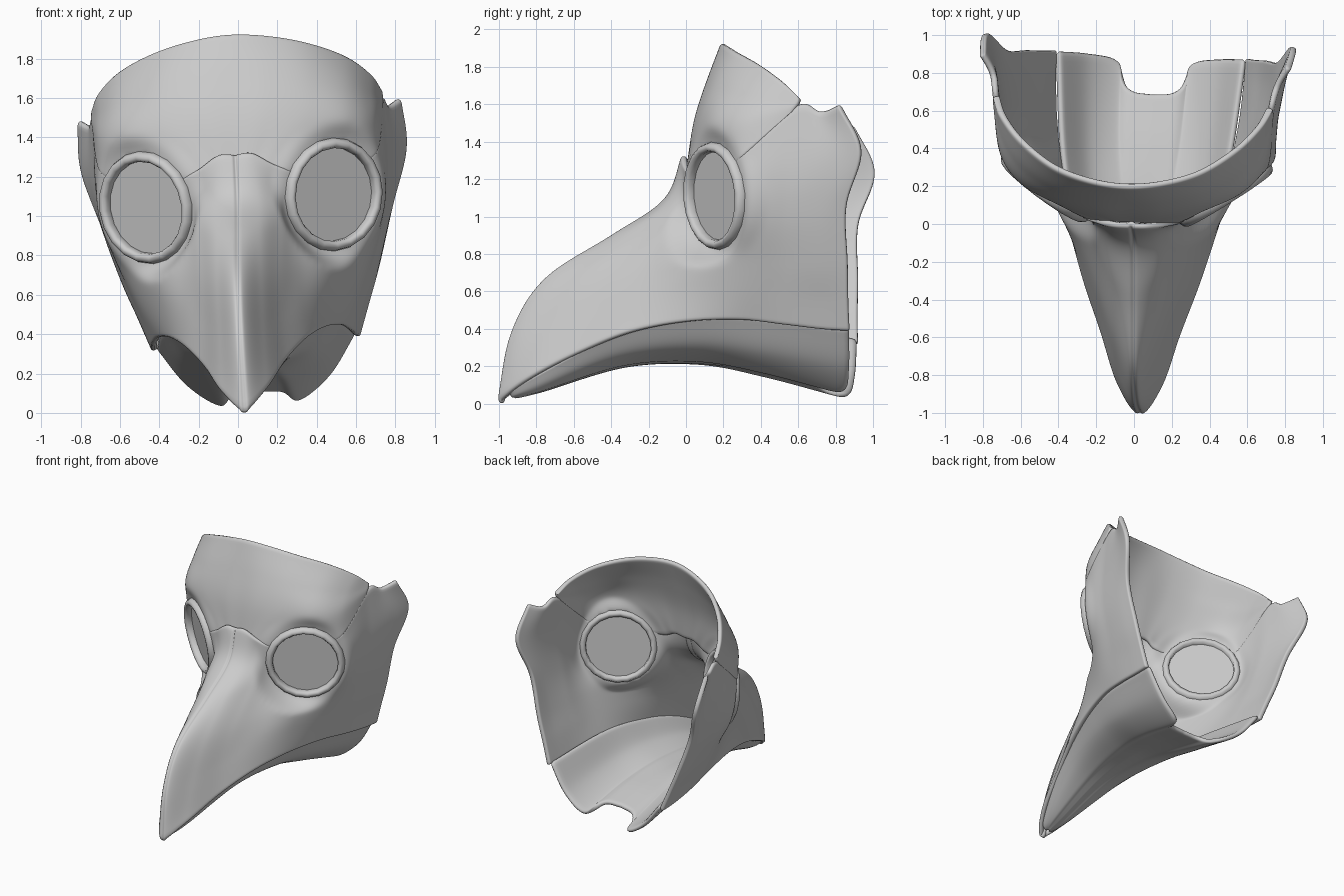
import bpy, bmesh, math
from mathutils import Vector, Matrix

if "Cube" in bpy.data.objects:
    bpy.data.objects.remove(bpy.data.objects["Cube"], do_unlink=True)

mat = bpy.data.materials.new("plain grey")
mat.use_nodes = True
grey = (0.6, 0.6, 0.6, 1)
mat.diffuse_color = grey
mat.node_tree.nodes["Principled BSDF"].inputs["Base Color"].default_value = grey

# The whole mask leans a little to one side
lean = (Matrix.Translation((0, 0, 1.1)) @ Matrix.Rotation(math.radians(-2.5), 4, 'Z')
        @ Matrix.Rotation(math.radians(-4), 4, 'Y') @ Matrix.Translation((0, 0, -1.1)))

eye_centre = Vector((0.486, 0.165, 1.075))
eye_axis = Vector((0.565, -0.825, -0.1)).normalized()


def spline(points, steps, before):
    """Smooth curve through all the given points; before is the point ahead of the first."""
    pts = [before] + points + [2 * points[-1] - points[-2]]
    out = []
    for a, b, c, d in zip(pts, pts[1:], pts[2:], pts[3:]):
        for k in range(steps):
            t = k / steps
            out.append(b + 0.5 * t * (c - a + t * (2 * a - 5 * b + 4 * c - d
                       + t * (3 * (b - c) + d - a))))
    return out + [points[-1].copy()]


def finish(name, bm):
    mesh = bpy.data.meshes.new(name)
    bm.to_mesh(mesh)
    bm.free()
    for p in mesh.polygons:
        p.use_smooth = True
    mesh.materials.append(mat)
    obj = bpy.data.objects.new(name, mesh)
    bpy.context.collection.objects.link(obj)
    obj.matrix_world = lean
    m = obj.modifiers.new("mirror", 'MIRROR')
    m.merge_threshold = 0.001
    return obj


def eye_offset(p):
    """Distance along the eye axis and away from it."""
    d = p - eye_centre
    along = d.dot(eye_axis)
    return along, (d - along * eye_axis).length


def seat_eye(p):
    """Flatten the leather around the eye so that the rim sits flush."""
    along, away = eye_offset(p)
    if abs(along) < 0.25:
        k = min(max((0.38 - away) / 0.1, 0), 1)
        p -= eye_axis * (along + 0.02) * k * k * (3 - 2 * k)


def in_eye(p):
    along, away = eye_offset(p)
    return abs(along) < 0.2 and away < 0.25


def shell(name, rows, groove=0):
    """Leather panel: smooth surface through rows of points, thick, with round rims."""
    lines = []
    for row in rows:
        pts = [Vector(p) for p in row]
        lines.append(spline(pts, 9, pts[1] * Vector((-1, 1, 1))))
    grid = [spline(list(col), 7, 2 * col[0] - col[1]) for col in zip(*lines)]
    for p in grid[0]:
        p += Vector((0, groove, -groove / 2))
    bm = bmesh.new()
    for col in grid:
        for p in col:
            seat_eye(p)
    verts = [[bm.verts.new(p) for p in col] for col in grid]
    for a, b in zip(verts, verts[1:]):
        for i in range(len(a) - 1):
            bm.faces.new((a[i], b[i], b[i + 1], a[i + 1]))
    holes = [f for f in bm.faces if in_eye(f.calc_center_median())]
    bmesh.ops.delete(bm, geom=holes, context='FACES')
    obj = finish(name, bm)
    s = obj.modifiers.new("thickness", 'SOLIDIFY')
    s.thickness = 0.035
    s.offset = -1
    r = obj.modifiers.new("round rim", 'SUBSURF')
    r.levels = r.render_levels = 1


def lathe(name, profile, sides, closed):
    """Turn a (radius, height) profile around the eye axis."""
    turn = Matrix.Translation(eye_centre) @ eye_axis.to_track_quat('Z', 'Y').to_matrix().to_4x4()
    bm = bmesh.new()
    loops = []
    for r, h in profile:
        angles = [math.tau * k / sides for k in range(sides)]
        loops.append([bm.verts.new(turn @ Vector((r * math.cos(a), r * math.sin(a), h)))
                      for a in angles])
    pairs = list(zip(loops, loops[1:]))
    if closed:
        pairs.append((loops[-1], loops[0]))
    else:
        bm.faces.new(loops[0])
        bm.faces.new(loops[-1])
    for a, b in pairs:
        for k in range(sides):
            n = (k + 1) % sides
            bm.faces.new((a[k], a[n], b[n], b[k]))
    bmesh.ops.recalc_face_normals(bm, faces=bm.faces)
    return finish(name, bm)


# Beak from ridge outwards, bottom row first
beak = [
    [(0, -1.012, .003), (.12, -.86, .11), (.215, -.58, .25), (.315, -.3, .355)],
    [(0, -.94, .38), (.11, -.76, .38), (.20, -.5, .46), (.30, -.25, .53)],
    [(0, -.76, .67), (.11, -.59, .66), (.20, -.37, .68), (.30, -.15, .71)],
    [(0, -.4, .9), (.11, -.32, .9), (.21, -.14, .92), (.30, 0, .94)],
    [(0, -.12, 1.09), (.11, -.09, 1.09), (.22, 0, 1.1), (.31, .05, 1.11)],
    [(0, -.02, 1.32), (.09, -.02, 1.32), (.2, 0, 1.25), (.33, .07, 1.2)],
]
# Cheek continues the same rows to the back edge and ear tab
cheek = [
    [(.40, 0, .405), (.47, .3, .41), (.51, .55, .38), (.525, .75, .355), (.53, .9, .345)],
    [(.42, .03, .56), (.53, .33, .55), (.565, .55, .53), (.58, .75, .51), (.585, .895, .5)],
    [(.46, .09, .73), (.60, .36, .72), (.635, .58, .71), (.652, .75, .7), (.655, .895, .7)],
    [(.48, .13, .93), (.68, .36, .94), (.71, .58, .95), (.732, .76, .97), (.745, .89, 1)],
    [(.5, .15, 1.12), (.71, .36, 1.15), (.75, .61, 1.2), (.79, .82, 1.26), (.835, .97, 1.29)],
    [(.52, .17, 1.22), (.70, .32, 1.28), (.745, .62, 1.545), (.77, .75, 1.51), (.83, .85, 1.54)],
]
shell("beak_and_cheeks", [b + c for b, c in zip(beak, cheek)], 0.014)

# Forehead band, lower edge to upper edge, tucked against the cheeks
forehead = [
    [(0, .005, 1.25), (.09, .005, 1.25), (.2, .015, 1.2), (.5, .17, 1.17), (.70, .31, 1.25), (.745, .61, 1.52)],
    [(0, .045, 1.5), (.17, .05, 1.5), (.38, .09, 1.47), (.58, .18, 1.44), (.70, .34, 1.45), (.748, .625, 1.54)],
    [(0, .11, 1.72), (.19, .12, 1.71), (.4, .17, 1.67), (.58, .28, 1.63), (.69, .43, 1.58), (.748, .635, 1.56)],
    [(0, .185, 1.93), (.2, .21, 1.91), (.4, .28, 1.86), (.58, .41, 1.78), (.695, .54, 1.68), (.745, .64, 1.58)],
]
shell("forehead", forehead)

# Jaw trough under the beak, keel to upper edge, notched at the throat
jaw = [
    [(0, -.91, .025), (0, -.78, .055), (0, -.33, .19), (0, .06, .21), (0, .38, .17), (0, .685, .1)],
    [(.003, -.915, .028), (.025, -.78, .057), (.05, -.33, .195), (.08, .06, .215), (.11, .39, .165), (.125, .71, .09)],
    [(.005, -.92, .03), (.05, -.78, .06), (.1, -.33, .2), (.15, .07, .22), (.19, .42, .155), (.205, .855, .04)],
    [(.01, -.93, .03), (.085, -.79, .085), (.2, -.34, .25), (.29, .06, .29), (.345, .42, .25), (.37, .89, .16)],
    [(.015, -.94, .045), (.11, -.81, .13), (.29, -.33, .365), (.395, .03, .43), (.465, .38, .43), (.515, .895, .365)],
]
shell("jaw", jaw)

# Goggle rims and lenses
rim = [(.238, -.07), (.238, 0), (.248, .018), (.266, .02), (.281, .008), (.289, -.015), (.284, -.05), (.268, -.075)]
lathe("eye_rims", rim, 20, True)
lens = lathe("eye_lenses", [(.24, -.038), (.24, -.03)], 32, False)
for p in lens.data.polygons:
    p.use_smooth = False
